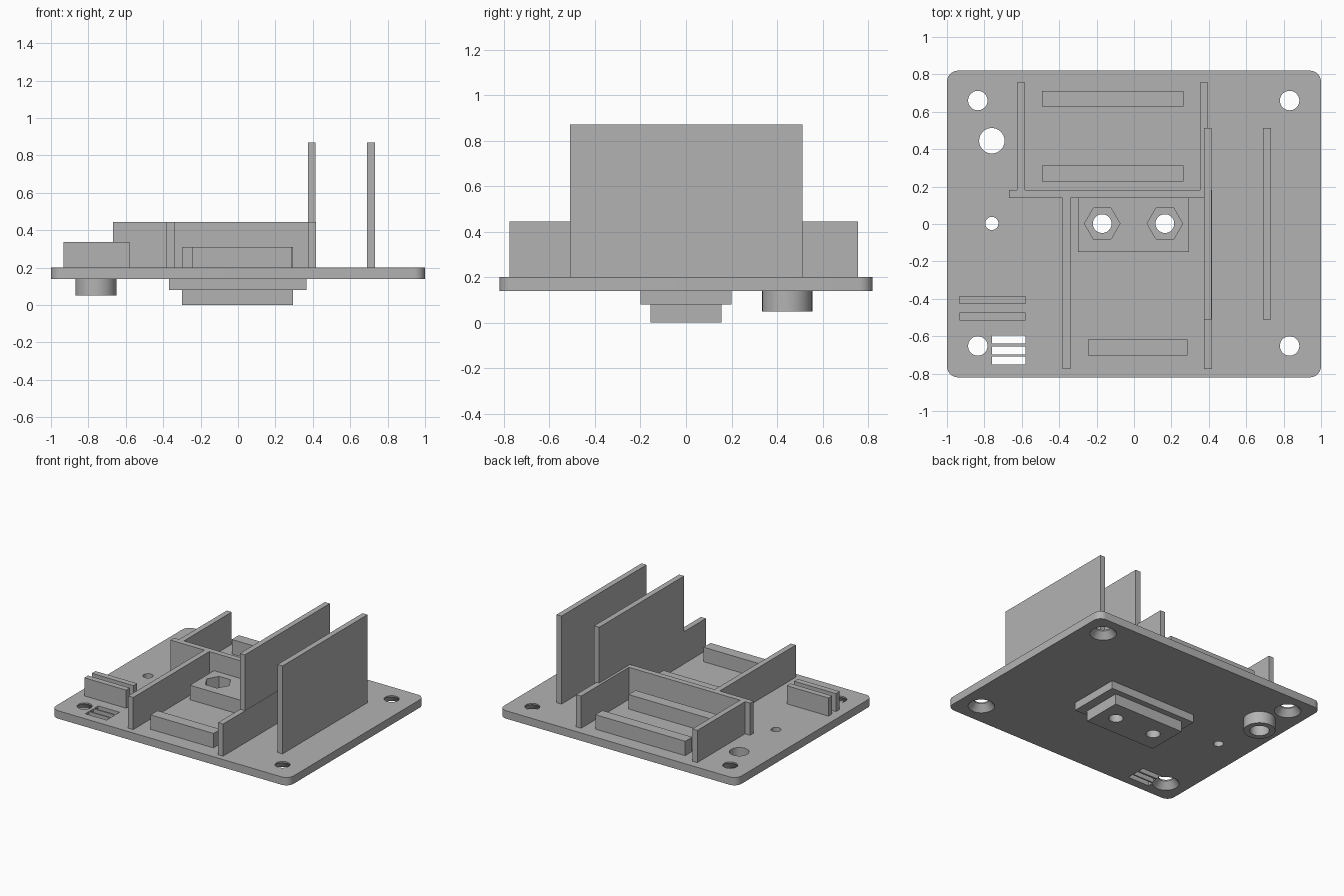
import bpy, bmesh, math
from mathutils import Matrix

if "Cube" in bpy.data.objects:
    bpy.data.objects.remove(bpy.data.objects["Cube"])

grey = bpy.data.materials.new("plastic_grey")
grey.diffuse_color = (0.45, 0.45, 0.45, 1)
grey.use_nodes = True
grey.node_tree.nodes["Principled BSDF"].inputs["Base Color"].default_value = grey.diffuse_color


def add(name, bm):
    me = bpy.data.meshes.new(name)
    bm.to_mesh(me)
    bm.free()
    me.materials.append(grey)
    ob = bpy.data.objects.new(name, me)
    bpy.context.collection.objects.link(ob)
    return ob


def box(name, x0, x1, y0, y1, z0, z1, corner=0):
    bm = bmesh.new()
    m = Matrix.Translation(((x0 + x1) / 2, (y0 + y1) / 2, (z0 + z1) / 2))
    m = m @ Matrix.Diagonal((x1 - x0, y1 - y0, z1 - z0, 1))
    bmesh.ops.create_cube(bm, size=1, matrix=m)
    if corner:
        up = [e for e in bm.edges if abs(e.verts[0].co.z - e.verts[1].co.z) > 1e-4]
        bmesh.ops.bevel(bm, geom=up, offset=corner, segments=8, profile=0.5, affect='EDGES')
    return add(name, bm)


def cyl(name, x, y, z0, z1, r0, r1=None, n=40):
    bm = bmesh.new()
    bmesh.ops.create_cone(bm, cap_ends=True, segments=n, radius1=r0,
                          radius2=r0 if r1 is None else r1, depth=z1 - z0,
                          matrix=Matrix.Translation((x, y, (z0 + z1) / 2)))
    return add(name, bm)


def cut(cutter, *targets):
    cutter.hide_render = True
    for t in targets:
        mod = t.modifiers.new("cut", 'BOOLEAN')
        mod.operation, mod.solver, mod.object = 'DIFFERENCE', 'EXACT', cutter
        bpy.context.view_layer.objects.active = t
        bpy.ops.object.modifier_apply(modifier=mod.name)
    bpy.data.objects.remove(cutter)


TOP, BOT = 0.20, 0.14

# Base plate with underside steps, nut block and cable boss
plate = box("base_plate", -1, 1, -0.82, 0.82, BOT, TOP, corner=0.06)
slab = box("underside_slab", -0.37, 0.365, -0.20, 0.20, 0.08, BOT)
foot = box("underside_foot", -0.30, 0.295, -0.155, 0.155, 0, 0.08)
block = box("nut_block", -0.30, 0.295, -0.15, 0.14, TOP, 0.31)
boss = cyl("cable_boss", -0.76, 0.445, 0.05, BOT, 0.11)

# Countersunk corner screw holes
for x in (-0.835, 0.832):
    for y in (-0.652, 0.66):
        cut(cyl("cutter", x, y, 0.1, 0.3, 0.052), plate)
        cut(cyl("cutter", x, y, 0.13, 0.19, 0.10, 0.052), plate)

# Cable hole, pin hole and vent slots
cut(cyl("cutter", -0.76, 0.445, 0, 0.3, 0.068), plate, boss)
cut(cyl("cutter", -0.76, 0.003, 0.1, 0.3, 0.035), plate)
for y in (-0.618, -0.676, -0.73):
    cut(box("cutter", -0.76, -0.58, y - 0.022, y + 0.022, 0.1, 0.3), plate)

# Bolt holes with hexagonal nut pockets
for x in (-0.17, 0.165):
    cut(cyl("cutter", x, 0.002, -0.1, 0.5, 0.05), plate, slab, foot, block)
    bm = bmesh.new()
    m = Matrix.Translation((x, 0.002, 0.31)) @ Matrix.Rotation(math.pi / 2, 4, 'Z')
    bmesh.ops.create_cone(bm, cap_ends=True, segments=6, radius1=0.095,
                          radius2=0.095, depth=0.18, matrix=m)
    cut(add("cutter", bm), block)

# Low partition walls
for name, x0, x1, y0, y1 in (
        ("back_left_wall", -0.625, -0.583, 0.183, 0.757),
        ("cross_wall", -0.668, 0.417, 0.14, 0.183),
        ("front_left_wall", -0.382, -0.34, -0.775, 0.14),
        ("back_right_wall", 0.353, 0.396, 0.183, 0.757),
        ("front_right_wall", 0.375, 0.417, -0.775, 0.14)):
    box(name, x0, x1, y0, y1, TOP, 0.445)

# Tall side panels
for name, x in (("inner_panel", 0.373), ("outer_panel", 0.69)):
    box(name, x, x + 0.042, -0.51, 0.512, TOP, 0.87)

# Support bars
for name, x0, x1, y in (("back_bar", -0.492, 0.265, 0.67),
                        ("middle_bar", -0.492, 0.265, 0.27),
                        ("front_bar", -0.245, 0.285, -0.66)):
    box(name, x0, x1, y - 0.042, y + 0.042, TOP, 0.31)

# Slotted board clip
for name, y in (("clip_back", -0.406), ("clip_front", -0.495)):
    box(name, -0.932, -0.58, y - 0.022, y + 0.022, TOP, 0.338)

# Smooth round surfaces, keep edges sharp
for ob in (plate, slab, foot, block, boss):
    bpy.ops.object.select_all(action='DESELECT')
    ob.select_set(True)
    bpy.context.view_layer.objects.active = ob
    bpy.ops.object.shade_smooth_by_angle(angle=math.radians(25))
